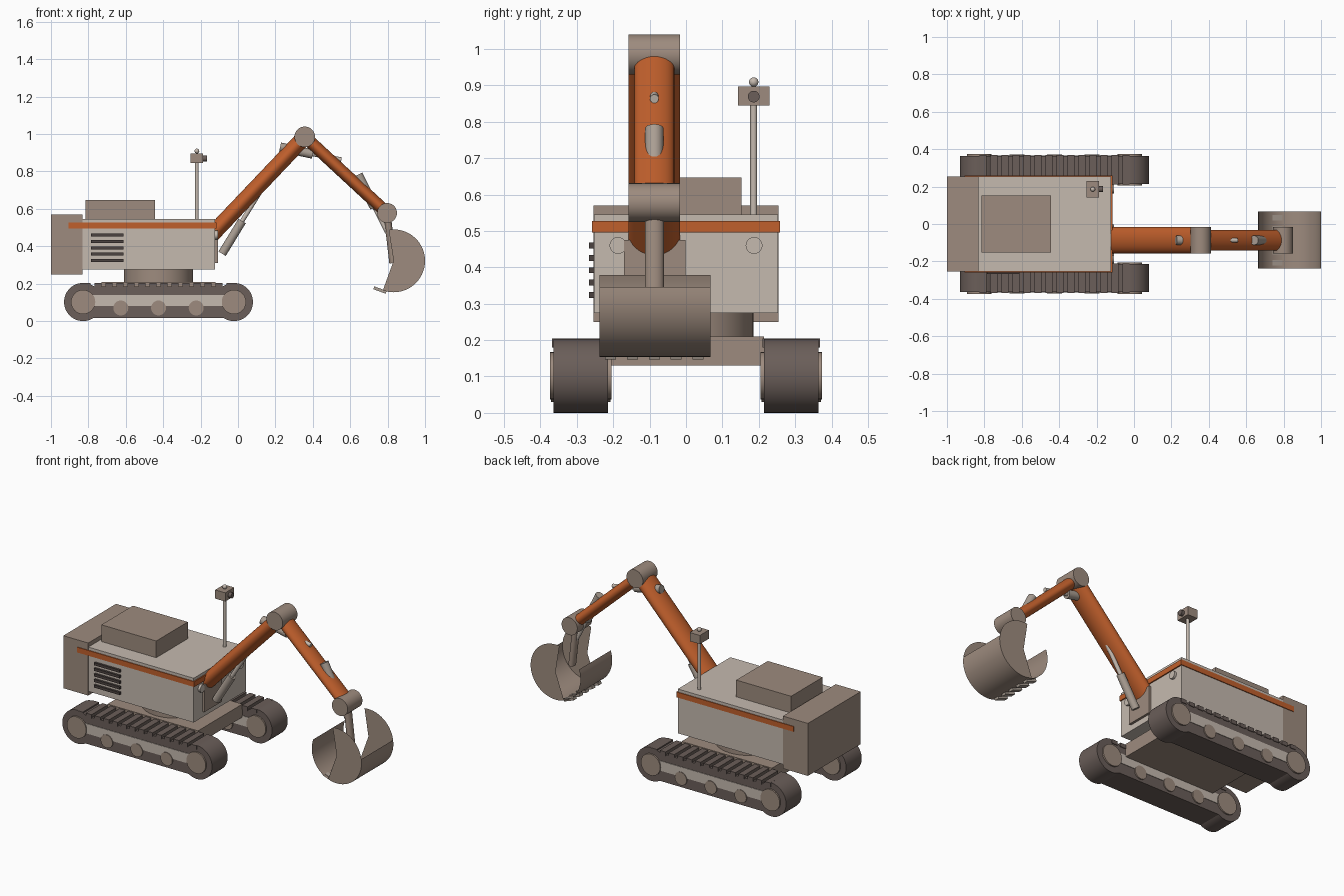
import bpy, bmesh, math
from mathutils import Matrix, Vector

if "Cube" in bpy.data.objects:
    bpy.data.objects.remove(bpy.data.objects["Cube"])


def mat(name, rgb):
    m = bpy.data.materials.new(name)
    m.diffuse_color = (*rgb, 1)
    m.use_nodes = True
    m.node_tree.nodes["Principled BSDF"].inputs["Base Color"].default_value = m.diffuse_color
    return m


LIGHT = mat("pale body", (0.56, 0.49, 0.43))
TAN = mat("brown grey", (0.34, 0.26, 0.21))
TRACK = mat("dark track", (0.145, 0.112, 0.10))
ORANGE = mat("orange paint", (0.53, 0.115, 0.025))
DARK = mat("vent dark", (0.07, 0.055, 0.05))
METAL = mat("steel", (0.40, 0.34, 0.29))
ARM_Y = -0.087


def finish(name, bm, material):
    me = bpy.data.meshes.new(name)
    bm.to_mesh(me)
    bm.free()
    me.materials.append(material)
    for p in me.polygons:
        p.use_smooth = True
    me.set_sharp_from_angle(angle=math.radians(35))
    ob = bpy.data.objects.new(name, me)
    bpy.context.scene.collection.objects.link(ob)
    return ob


def box(name, x, y, z, material):
    """Box from (min, max) pairs."""
    bm = bmesh.new()
    size = Matrix.Diagonal((x[1] - x[0], y[1] - y[0], z[1] - z[0], 1))
    mid = Matrix.Translation(((x[0] + x[1]) / 2, (y[0] + y[1]) / 2, (z[0] + z[1]) / 2))
    bmesh.ops.create_cube(bm, size=1, matrix=mid @ size)
    return finish(name, bm, material)


def rod(name, p0, p1, r, material, r2=None, seg=32):
    """Cylinder between two points; r is the radius across y, r2 the other one."""
    p0, p1 = Vector(p0), Vector(p1)
    d = (p1 - p0).normalized()
    side = Vector((0, 1, 0)) if abs(d.y) < 0.9 else Vector((1, 0, 0))
    up = d.cross(side)
    m = Matrix((side * r, up * (r2 or r), d)).transposed().to_4x4()
    m.translation = (p0 + p1) / 2
    bm = bmesh.new()
    bmesh.ops.create_cone(bm, cap_ends=True, segments=seg, radius1=1, radius2=1,
                          depth=(p1 - p0).length, matrix=m)
    return finish(name, bm, material)


def arm(name, a, b, r, material, r2=None):
    return rod(name, (a[0], ARM_Y, a[1]), (b[0], ARM_Y, b[1]), r, material, r2)


# crawler tracks, one per side
X0, X1 = -0.828, -0.022
for s, tag in ((-1, "front"), (1, "back")):
    yc = s * 0.289

    def span(h):
        return (yc - h, yc + h)

    box(f"{tag}_track_belt", (X0, X1), span(0.075), (0.016, 0.186), TRACK)
    box(f"{tag}_track_rail", (X0, X1), span(0.078), (0.08, 0.14), LIGHT)
    for i, x in enumerate((X0, X1)):
        rod(f"{tag}_track_drum_{i}", (x, yc - 0.075, 0.102), (x, yc + 0.075, 0.102), 0.102, TRACK, seg=48)
        rod(f"{tag}_track_hub_{i}", (x, yc - 0.084, 0.102), (x, yc + 0.084, 0.102), 0.065, TAN)
    for i in range(3):
        x = X0 + (X1 - X0) * (i + 1) / 4
        rod(f"{tag}_roller_{i}", (x, yc - 0.082, 0.07), (x, yc + 0.082, 0.07), 0.04, TAN)
    for i in range(14):
        x = X0 + 0.02 + (X1 - X0 - 0.04) * i / 13
        box(f"{tag}_tread_{i}", (x - 0.019, x + 0.019), span(0.079), (0.18, 0.204), TRACK)

# undercarriage and turntable
box("undercarriage_frame", (-0.73, -0.12), (-0.214, 0.214), (0.13, 0.21), TAN)
rod("turntable", (-0.425, 0, 0.2), (-0.425, 0, 0.28), 0.185, TAN, seg=48)

# upper body
box("body", (-0.84, -0.122), (-0.253, 0.253), (0.275, 0.545), LIGHT)
box("counterweight", (-1.0, -0.832), (-0.254, 0.254), (0.25, 0.57), TAN)
box("engine_hood", (-0.815, -0.445), (-0.152, 0.152), (0.54, 0.647), TAN)
box("stripe", (-0.905, -0.115), (-0.258, 0.258), (0.495, 0.527), ORANGE)
for i in range(5):
    z = 0.324 + i * 0.034
    box(f"side_vent_{i}", (-0.785, -0.612), (-0.266, -0.25), (z - 0.008, z + 0.008), DARK)
for s, tag in ((-1, "near"), (1, "far")):
    rod(f"{tag}_headlight", (-0.13, s * 0.187, 0.46), (-0.108, s * 0.187, 0.46), 0.023, LIGHT)
box("boom_bracket", (-0.13, -0.108), (-0.17, -0.002), (0.31, 0.475), TAN)

# sensor mast
MX, MY = -0.22, 0.186
rod("mast", (MX, MY, 0.54), (MX, MY, 0.85), 0.0095, LIGHT, seg=16)
box("camera_box", (MX - 0.034, MX + 0.034), (MY - 0.043, MY + 0.043), (0.844, 0.897), TAN)
rod("camera_lens", (MX + 0.03, MY, 0.869), (MX + 0.053, MY, 0.869), 0.016, TRACK, seg=20)
bm = bmesh.new()
bmesh.ops.create_uvsphere(bm, u_segments=16, v_segments=10, radius=0.013,
                          matrix=Matrix.Translation((MX, MY, 0.909)))
finish("mast_beacon", bm, LIGHT)

# boom, forearm and pivots
BASE, ELBOW, WRIST = (-0.15, 0.452), (0.357, 0.985), (0.797, 0.578)
arm("boom", BASE, ELBOW, 0.071, ORANGE, 0.043)
arm("forearm", ELBOW, WRIST, 0.055, ORANGE, 0.033)
for name, (x, z), r in (("elbow_pivot", ELBOW, 0.055), ("wrist_pivot", WRIST, 0.053)):
    rod(name, (x, ARM_Y - 0.071, z), (x, ARM_Y + 0.071, z), r, TAN, seg=40)

# hydraulic cylinders: barrel and thinner rod
for name, a, b, c, r in (
        ("boom_ram", (-0.085, 0.36), (0.022, 0.535), (0.115, 0.685), 0.023),
        ("forearm_ram", (0.225, 0.93), (0.40, 0.893), (0.553, 0.863), 0.025),
        ("bucket_ram", (0.642, 0.782), (0.73, 0.608), (0.822, 0.428), 0.025)):
    arm(name + "_barrel", a, b, r, METAL)
    arm(name + "_rod", b, c, 0.012, LIGHT)

# bucket: link, thin curved shell, thin side plates
arm("bucket_link", WRIST, (0.828, 0.31), 0.026, TAN, 0.019)
CX, CZ, R, YA, YB, N = 0.832, 0.322, 0.168, -0.238, 0.068, 32


def arc(start, end):
    for i in range(N + 1):
        t = math.radians(start + (end - start) * i / N)
        yield CX + R * math.cos(t), CZ + R * math.sin(t)


bm = bmesh.new()
rows = [(bm.verts.new((x, YA, z)), bm.verts.new((x, YB, z))) for x, z in arc(8, -200)]
for p, q in zip(rows, rows[1:]):
    bm.faces.new((p[0], p[1], q[1], q[0]))
finish("bucket_shell", bm, TAN)
for y, tag in ((YA, "near"), (YB, "far")):
    bm = bmesh.new()
    hub = bm.verts.new((CX, y, CZ))
    rim = [bm.verts.new((x, y, z)) for x, z in arc(99, -110)]
    for p, q in zip(rim, rim[1:]):
        bm.faces.new((hub, p, q) if y == YB else (hub, q, p))
    finish(f"{tag}_bucket_side", bm, TAN)

# bucket teeth
for i in range(5):
    y = ARM_Y + (i - 2) * 0.06
    bm = bmesh.new()
    m = (Matrix.Translation((0.759, y, 0.166)) @ Matrix.Rotation(math.radians(20), 4, 'Y')
         @ Matrix.Diagonal((0.07, 0.03, 0.016, 1)))
    bmesh.ops.create_cube(bm, size=1, matrix=m)
    finish(f"bucket_tooth_{i}", bm, METAL)
